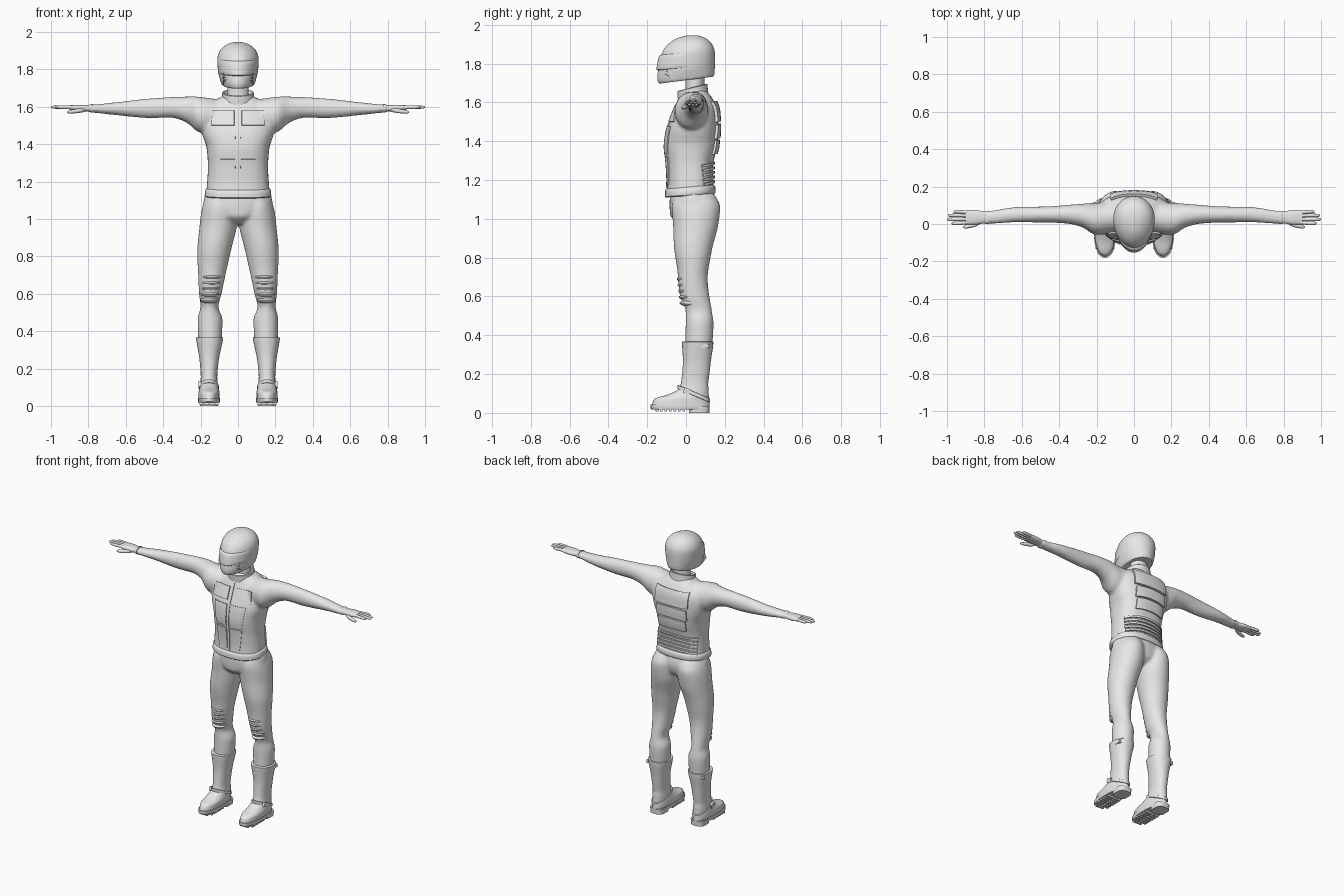
import bpy
import bmesh
import math
from mathutils import Matrix, Vector

default_cube = bpy.data.objects.get("Cube")
if default_cube:
    bpy.data.objects.remove(default_cube, do_unlink=True)

# Single material for the whole figure
grey = bpy.data.materials.new("light_grey")
grey.use_nodes = True
grey.diffuse_color = (0.8, 0.8, 0.8, 1)
grey.node_tree.nodes["Principled BSDF"].inputs["Base Color"].default_value = (0.8, 0.8, 0.8, 1)


def smooth_rows(rows, steps):
    """Monotone cubic interpolation between section rows."""
    diffs = [[b - a for a, b in zip(p, q)] for p, q in zip(rows, rows[1:])]

    def blend(a, b):
        return 2 * a * b / (a + b) if a * b > 0 else 0

    inner = [[blend(a, b) for a, b in zip(p, q)] for p, q in zip(diffs, diffs[1:])]
    slopes = [diffs[0]] + inner + [diffs[-1]]
    result = []
    for i, diff in enumerate(diffs):
        for k in range(steps):
            t = k / steps
            result.append([
                a + m * t * (1 - t) ** 2 + d * t * t * (3 - 2 * t) - n * t * t * (1 - t)
                for a, d, m, n in zip(rows[i], diff, slopes[i], slopes[i + 1])])
    return result + [rows[-1]]


def loft(bm, rows, side=1, along="z", power=2.0, taper=0.0, tilt=0.0, steps=4, count=32):
    """Rows hold: height along the axis, two centres, two radii."""
    rings = []
    for h, ca, cb, ra, rb in smooth_rows(rows, steps):
        ring = []
        for k in range(count):
            c, s = math.cos(math.tau * k / count), math.sin(math.tau * k / count)
            a = math.copysign(abs(c) ** (2 / power), c) * ra * (1 + taper * s)
            b = math.copysign(abs(s) ** (2 / power), s) * rb
            if along == "z":
                point = (side * (ca + a), cb + b, h + tilt * b)
            else:
                point = (side * h, ca + a, cb + b)
            ring.append(bm.verts.new(point))
        rings.append(ring)
    for low, high in zip(rings, rings[1:]):
        for k in range(count):
            j = (k + 1) % count
            bm.faces.new((low[k], low[j], high[j], high[k]))
    bm.faces.new(rings[0])
    bm.faces.new(rings[-1])


def ball(bm, centre, size):
    matrix = Matrix.Translation(centre) @ Matrix.Diagonal((*size, 1))
    bmesh.ops.create_uvsphere(bm, u_segments=20, v_segments=12, radius=1, matrix=matrix)


def box(bm, centre, size, turn=0.0):
    matrix = Matrix.Translation(centre) @ Matrix.Rotation(turn, 4, "X") @ Matrix.Diagonal((*size, 1))
    bmesh.ops.create_cube(bm, size=1, matrix=matrix)


def finish(name, bm, remesh=False):
    bmesh.ops.recalc_face_normals(bm, faces=bm.faces)
    for face in bm.faces:
        face.smooth = True
    for edge in bm.edges:
        edge.smooth = edge.calc_face_angle(0) < math.radians(40)
    mesh = bpy.data.meshes.new(name)
    bm.to_mesh(mesh)
    bm.free()
    mesh.materials.append(grey)
    obj = bpy.data.objects.new(name, mesh)
    bpy.context.scene.collection.objects.link(obj)
    if remesh:
        mod = obj.modifiers.new("merge", "REMESH")
        mod.mode = "VOXEL"
        mod.voxel_size = 0.01
        mod.use_smooth_shade = True
        mod = obj.modifiers.new("soften", "SMOOTH")
        mod.factor = 0.5
        mod.iterations = 5
    return obj


def part(name, rows, **options):
    bm = bmesh.new()
    loft(bm, rows, **options)
    return finish(name, bm)


# Jacket: torso with both sleeves merged
bm = bmesh.new()
loft(bm, [(1.13, 0, .022, .17, .122), (1.2, 0, .022, .165, .118), (1.28, 0, .02, .161, .12),
          (1.38, 0, .026, .168, .136), (1.45, 0, .033, .19, .134), (1.52, 0, .044, .2, .121),
          (1.58, 0, .052, .18, .105), (1.63, 0, .05, .125, .08), (1.66, 0, .045, .08, .06)],
     power=2.5)
for side in (1, -1):
    loft(bm, [(.1, .04, 1.55, .085, .09), (.2, .027, 1.557, .086, .096), (.28, .046, 1.587, .062, .068),
              (.36, .052, 1.597, .05, .055), (.47, .051, 1.592, .043, .053),
              (.63, .05, 1.59, .041, .037), (.76, .036, 1.59, .036, .023), (.81, .035, 1.592, .032, .019)],
         side=side, along="x")
jacket = finish("jacket", bm, remesh=True)

# Trousers: pelvis and two legs merged
bm = bmesh.new()
loft(bm, [(.975, 0, .02, .04, .06), (1.02, 0, .03, .14, .112), (1.08, 0, .035, .187, .12),
          (1.15, 0, .03, .17, .11)])
for side in (1, -1):
    loft(bm, [(1.13, .09, .045, .075, .1), (1.06, .1, .052, .092, .125), (.97, .105, .05, .1, .117),
              (.83, .128, .036, .09, .096), (.7, .14, .035, .073, .077), (.6, .148, .045, .06, .076),
              (.53, .153, .065, .048, .068), (.46, .149, .07, .067, .072), (.33, .15, .066, .062, .07)],
         side=side)
finish("trousers", bm, remesh=True)

# Jacket hem, collar and neck
part("jacket_hem", [(1.12, 0, .022, .172, .125), (1.125, 0, .022, .178, .131),
                    (1.155, 0, .022, .176, .13), (1.165, 0, .022, .167, .121)],
     power=2.4, tilt=.08, steps=2, count=48)
part("collar", [(1.61, 0, .04, .1, .078), (1.645, 0, .035, .085, .078), (1.675, 0, .033, .085, .077),
                (1.678, 0, .033, .079, .071), (1.65, 0, .035, .074, .066)], tilt=.25, steps=2)
part("neck", [(1.6, 0, .045, .06, .05), (1.68, 0, .046, .057, .048), (1.78, 0, .046, .058, .05)])

# Helmet with visor and cheek vents
part("helmet", [(1.72, 0, .025, .06, .09), (1.715, 0, .003, .082, .138), (1.745, 0, 0, .096, .148),
                (1.79, 0, .003, .106, .146), (1.85, 0, .008, .11, .139), (1.89, 0, .008, .1, .122),
                (1.922, 0, .008, .073, .088), (1.94, 0, .008, .036, .045), (1.945, 0, .008, .004, .005)],
     taper=.12, tilt=.13, count=48)
part("visor", [(1.778, 0, -.003, .1, .142), (1.783, 0, -.006, .105, .147),
               (1.852, 0, 0, .108, .139), (1.857, 0, .004, .104, .135)],
     taper=.12, tilt=.09, steps=3, count=48)
bm = bmesh.new()
for side in (1, -1):
    for k in range(3):
        box(bm, (side * .07, -.085 + .006 * k, 1.735 + .016 * k), (.022, .05, .006), turn=-.5)
finish("cheek_vents", bm)


def plate(name, x0, x1, z0, z1, front=True, thick=.012, flare=0.0, bow=0.0):
    """Flat panel pressed onto the jacket from the front or back."""
    bm = bmesh.new()
    bmesh.ops.create_grid(bm, x_segments=16, y_segments=10, size=.5)
    for v in bm.verts:
        u, w = v.co.x + .5, v.co.y + .5
        x = (x0 + (x1 - x0) * u) * (1 + flare * (w - .5))
        v.co = Vector((x, -.5 if front else .5, z0 + (z1 - z0) * w + bow * x * x))
    obj = finish(name, bm)
    wrap = obj.modifiers.new("press", "SHRINKWRAP")
    wrap.target = jacket
    wrap.wrap_method = "PROJECT"
    wrap.use_project_y = True
    wrap.use_positive_direction = front
    wrap.use_negative_direction = not front
    solid = obj.modifiers.new("thicken", "SOLIDIFY")
    solid.thickness = 2 * thick
    solid.offset = 0
    split = obj.modifiers.new("crisp_edges", "EDGE_SPLIT")
    split.split_angle = math.radians(40)


# Front pockets, pads and zip
for side, label in ((1, "left"), (-1, "right")):
    def front_panel(kind, inner, outer, low, high, **options):
        x0, x1 = sorted((side * inner, side * outer))
        plate(f"{label}_{kind}", x0, x1, low, high, **options)

    front_panel("chest_pocket", .02, .14, 1.5, 1.58, thick=.008)
    front_panel("rib_pad", .014, .105, 1.335, 1.475, thick=.006, flare=.2)
    front_panel("belly_pad", .014, .085, 1.175, 1.32, thick=.006, flare=.2)
plate("zip", -.007, .007, 1.16, 1.62, thick=.005)

# Back armour slabs and lumbar ridges
plate("upper_back_slab", -.12, .12, 1.5, 1.6, front=False, thick=.015)
plate("middle_back_slab", -.11, .11, 1.42, 1.49, front=False, thick=.014, bow=-.6)
plate("lower_back_slab", -.1, .1, 1.34, 1.41, front=False, thick=.012, bow=-.6)
for k in range(5):
    z = 1.185 + .024 * k
    plate(f"lumbar_ridge_{k + 1}", -.148, .148, z, z + .014, front=False, thick=.009, bow=-.7)

for side, label in ((1, "left"), (-1, "right")):
    # Glove: palm, fingers and thumb
    bm = bmesh.new()
    loft(bm, [(.775, .035, 1.592, .036, .023), (.79, .035, 1.592, .035, .021),
              (.8, .035, 1.592, .031, .017), (.85, .036, 1.594, .039, .017), (.9, .036, 1.596, .038, .012)],
         side=side, along="x", power=2.4)
    for y, tip in ((.004, .975), (.025, 1.0), (.046, .995), (.066, .965)):
        loft(bm, [(.875, .035 + (y - .035) * .8, 1.597, .009, .01), (.94, y, 1.598, .0095, .0095),
                  (tip - .008, y, 1.598, .008, .007), (tip, y, 1.598, .003, .003)],
             side=side, along="x", count=12)
    loft(bm, [(.81, .022, 1.588, .012, .013), (.85, -.002, 1.579, .013, .012),
              (.9, -.014, 1.573, .01, .009), (.915, -.016, 1.571, .003, .003)],
         side=side, along="x", count=14)
    finish(f"{label}_glove", bm)

    # Knee ridges
    bm = bmesh.new()
    for k in range(5):
        z = .69 - .031 * k
        ball(bm, (side * (.14 + .003 * k), .006 + .0035 * k, z), (.058 - .002 * k, .053, .018))
    finish(f"{label}_knee_pad", bm)

    # Boot shaft flowing into the foot
    part(f"{label}_boot", [
        (.368, .152, .06, .066, .074), (.366, .152, .06, .073, .081), (.345, .152, .06, .07, .08),
        (.25, .154, .055, .052, .071), (.16, .155, .045, .044, .07), (.125, .155, .039, .046, .077),
        (.095, .155, .012, .051, .105), (.07, .155, -.023, .056, .142), (.03, .155, -.028, .056, .15)],
        side=side, power=2.2)

    # Ankle strap, buckles and shaft strap
    part(f"{label}_ankle_strap", [(.088, .155, .04, .05, .078), (.09, .155, .04, .054, .084),
                                  (.108, .155, .04, .052, .084), (.11, .155, .04, .046, .078)],
         side=side, tilt=-.42, steps=1)
    bm = bmesh.new()
    box(bm, (side * .204, .005, .112), (.014, .036, .03), turn=-.4)
    box(bm, (side * .208, .09, .345), (.022, .055, .022))
    finish(f"{label}_boot_buckles", bm)

    # Treaded sole with heel block
    bm = bmesh.new()
    loft(bm, [(.018, .155, -.03, .057, .146), (.024, .155, -.03, .06, .152), (.042, .155, -.03, .059, .152)],
         side=side, power=2.3, steps=1)
    loft(bm, [(0, .155, .068, .048, .053), (.035, .155, .068, .052, .054)],
         side=side, power=3, steps=1)
    for k in range(7):
        y = -.15 + .023 * k
        reach = .03 if k == 0 else .05
        for x in (.155 - reach * .55, .155 + reach * .55):
            box(bm, (side * x, y, .014), (reach * .9, .014, .016))
    finish(f"{label}_sole", bm)
